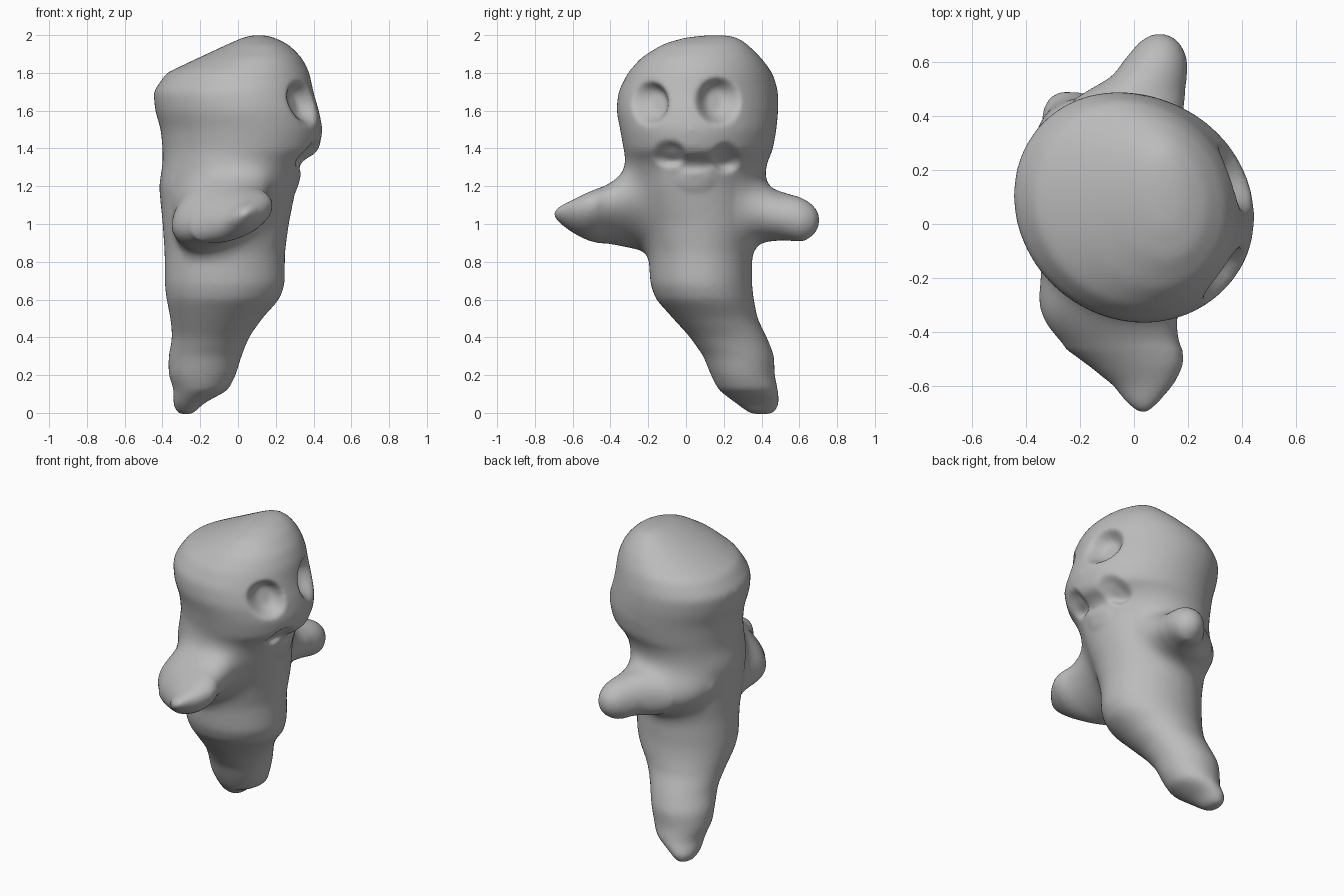
import bpy
import bmesh
import math
from mathutils import Vector

cube = bpy.data.objects.get("Cube")
if cube:
    bpy.data.objects.remove(cube, do_unlink=True)

SIDES = 40


def upright(t, a, b):
    """Sections stacked along z."""
    return Vector((a, b, t))


def sideways(t, a, b):
    """Sections stacked along y."""
    return Vector((a, t, b))


def add_loft(bm, sections, place, lean=0, lean_start=-math.inf):
    """Skin ellipses given as (position, a low, a high, b low, b high).
    Sections past lean_start lean diagonally."""
    rings = []
    for t, a_low, a_high, b_low, b_high in sections:
        ring = []
        skew = lean if t > lean_start else 0
        for step in range(SIDES):
            angle = math.tau * step / SIDES
            a = (a_low + a_high) / 2 + math.cos(angle) * (a_high - a_low) / 2
            b = (b_low + b_high) / 2 + math.sin(angle - skew) * (b_high - b_low) / 2
            ring.append(bm.verts.new(place(t, a, b)))
        rings.append(ring)
    faces = [bm.faces.new(rings[0]), bm.faces.new(rings[-1])]
    for lower, upper in zip(rings, rings[1:]):
        for i in range(SIDES):
            j = (i + 1) % SIDES
            faces.append(bm.faces.new((lower[i], lower[j], upper[j], upper[i])))
    bmesh.ops.recalc_face_normals(bm, faces=faces)


def relax(bm, verts, passes):
    for _ in range(passes):
        bmesh.ops.smooth_vert(bm, verts=verts, factor=.5,
                              use_axis_x=True, use_axis_y=True, use_axis_z=True)


# Body and head: z, then the extents in x and y
body_sections = [
    (-.01, -.32, -.24, .34, .47),
    (.05, -.35, -.18, .26, .5),
    (.12, -.34, -.05, .17, .49),
    (.2, -.37, -.01, .13, .47),
    (.3, -.37, .02, .09, .47),
    (.4, -.35, .06, .02, .43),
    (.5, -.36, .13, -.07, .38),
    (.6, -.38, .22, -.16, .36),
    (.68, -.39, .25, -.19, .35),
    (.85, -.39, .25, -.2, .35),
    (1, -.4, .27, -.25, .39),
    (1.2, -.42, .31, -.31, .41),
    (1.32, -.4, .34, -.32, .43),
    (1.39, -.4, .43, -.33, .46),
    (1.5, -.41, .45, -.35, .48),
    (1.6, -.44, .43, -.37, .49),
    (1.7, -.45, .4, -.36, .49),
    (1.8, -.38, .38, -.31, .46),
    (1.88, -.21, .34, -.24, .4),
    (1.95, -.06, .27, -.13, .33),
    (1.985, .02, .2, -.02, .28),
    (2, .07, .15, .1, .23),
]
# Arms: y, then the extents in x and z
right_arm_sections = [
    (-.1, -.34, .2, .86, 1.3),
    (-.28, -.37, .18, .86, 1.31),
    (-.36, -.36, .17, .88, 1.25),
    (-.44, -.29, .18, .89, 1.2),
    (-.52, -.18, .19, .91, 1.17),
    (-.6, -.08, .15, .95, 1.13),
    (-.67, -.03, .09, 1, 1.1),
    (-.71, .02, .05, 1.04, 1.07),
]
left_arm_sections = [
    (.1, -.38, .2, .95, 1.3),
    (.3, -.38, .2, .92, 1.27),
    (.4, -.31, .2, .9, 1.22),
    (.48, -.2, .19, .91, 1.18),
    (.55, -.08, .2, .91, 1.16),
    (.62, -.03, .2, .9, 1.14),
    (.68, .02, .17, .94, 1.1),
    (.71, .07, .12, .99, 1.05),
]

bm = bmesh.new()
add_loft(bm, body_sections, upright, lean=.1, lean_start=1.15)
add_loft(bm, right_arm_sections, sideways, lean=-.45)
add_loft(bm, left_arm_sections, sideways)
mesh = bpy.data.meshes.new("ghost_body")
bm.to_mesh(mesh)
bm.free()
ghost = bpy.data.objects.new("ghost_body", mesh)
bpy.context.collection.objects.link(ghost)

# Fuse the lofts into one soft skin
remesh = ghost.modifiers.new("fuse", 'REMESH')
remesh.mode = 'VOXEL'
remesh.voxel_size = .014
soften = ghost.modifiers.new("soften", 'SMOOTH')
soften.factor = .5
soften.iterations = 28
graph = bpy.context.evaluated_depsgraph_get()
skin = bpy.data.meshes.new_from_object(ghost.evaluated_get(graph))
ghost.modifiers.clear()
ghost.data = skin
skin.name = "ghost_skin"

bm = bmesh.new()
bm.from_mesh(skin)

# Melt the shoulders into the torso
shoulders = [v for v in bm.verts if .8 < v.co.z < 1.36
             and (-.46 < v.co.y < -.12 or .26 < v.co.y < .46)]
relax(bm, shoulders, 90)

# Face dents and bulges: y, z, half width, half height, depth
right_eye = (-.19, 1.64, .1, .115, .085)
left_eye = (.17, 1.65, .12, .125, .09)
mouth = [
    (-.09, 1.37, .09, .07, .045),
    (.05, 1.32, .12, .05, .012),
    (.21, 1.35, .08, .08, .045),
]
lower_lip = (.05, 1.23, .11, .07, -.01)
features = [right_eye, left_eye, lower_lip] + mouth
head_axis = Vector((0, .07, 0))

for vert in bm.verts:
    if vert.co.x < .15:
        continue
    inward = head_axis - vert.co
    inward.z = 0
    inward.normalize()
    push = 0
    for y, z, width, height, depth in features:
        reach = ((vert.co.y - y) / width) ** 2 + ((vert.co.z - z) / height) ** 2
        if reach < 1:
            push += depth * (1 - reach ** 2) ** 1.5
    vert.co += inward * push

# Round off the dent rims
relax(bm, bm.verts, 3)
bm.to_mesh(skin)
bm.free()

# Plain clay grey
clay = bpy.data.materials.new("clay_grey")
clay.use_nodes = True
colour = (.5, .5, .5, 1)
clay.diffuse_color = colour
clay.node_tree.nodes["Principled BSDF"].inputs["Base Color"].default_value = colour
skin.materials.clear()
skin.materials.append(clay)

for face in skin.polygons:
    face.use_smooth = True
